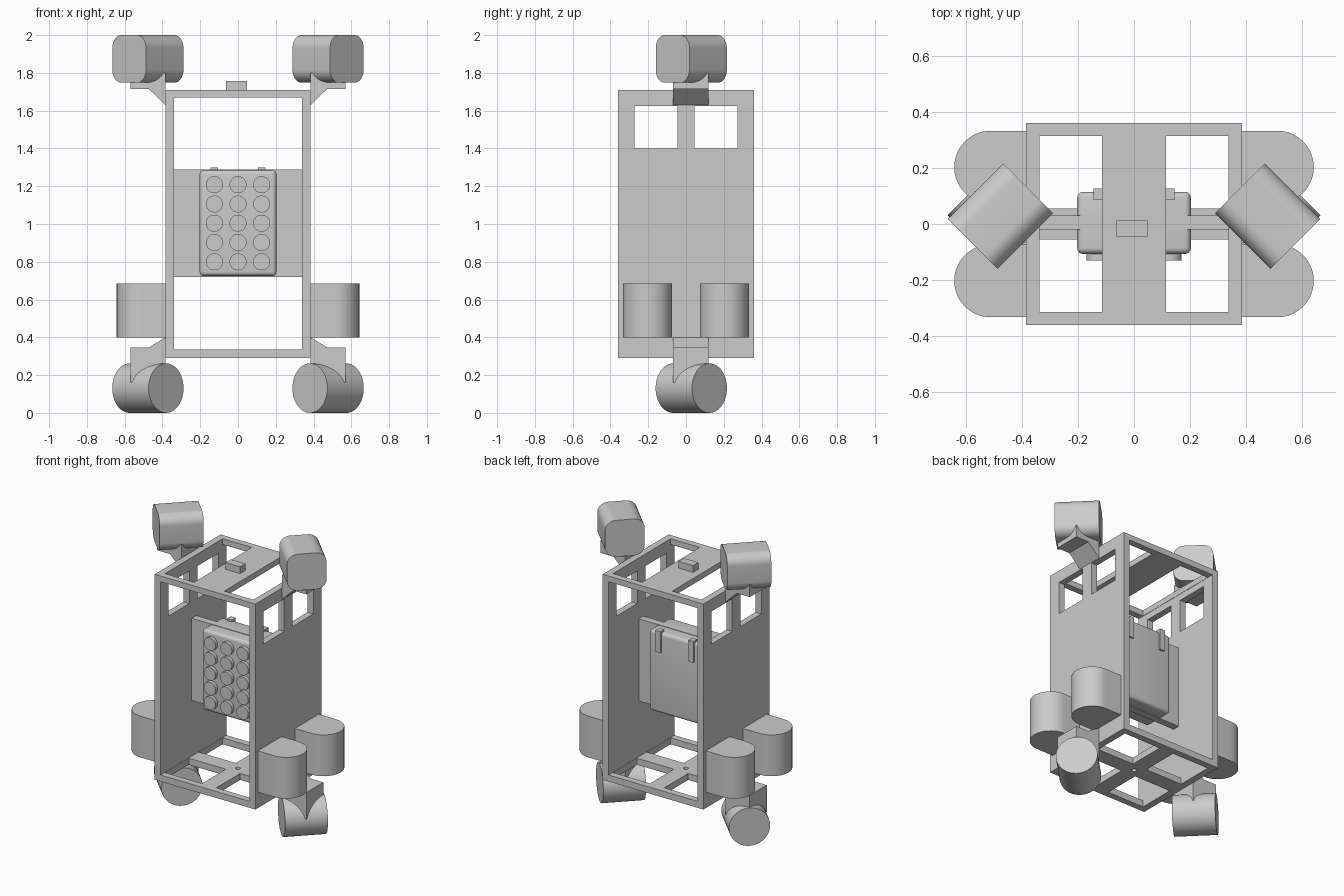
import bpy, bmesh, math
from mathutils import Matrix

old = bpy.data.objects.get("Cube")
if old:
    bpy.data.objects.remove(old, do_unlink=True)

grey = bpy.data.materials.new("light grey")
grey.use_nodes = True
grey.diffuse_color = (0.6, 0.6, 0.6, 1)
grey.node_tree.nodes["Principled BSDF"].inputs["Base Color"].default_value = (0.6, 0.6, 0.6, 1)


def finish(name, bm, smooth=False):
    bmesh.ops.recalc_face_normals(bm, faces=bm.faces)
    mesh = bpy.data.meshes.new(name)
    bm.to_mesh(mesh)
    bm.free()
    mesh.materials.append(grey)
    ob = bpy.data.objects.new(name, mesh)
    bpy.context.collection.objects.link(ob)
    if smooth:
        bpy.ops.object.select_all(action='DESELECT')
        ob.select_set(True)
        bpy.context.view_layer.objects.active = ob
        bpy.ops.object.shade_smooth_by_angle(angle=math.radians(30))
    return ob


def box(name, x0, x1, y0, y1, z0, z1, bevel=0):
    bm = bmesh.new()
    centre = Matrix.Translation(((x0 + x1) / 2, (y0 + y1) / 2, (z0 + z1) / 2))
    size = Matrix.Diagonal((x1 - x0, y1 - y0, z1 - z0, 1))
    bmesh.ops.create_cube(bm, size=1, matrix=centre @ size)
    if bevel:
        bmesh.ops.bevel(bm, geom=bm.edges[:], offset=bevel, segments=5,
                        profile=0.5, affect='EDGES')
    return finish(name, bm, bevel > 0)


def prism(name, points, depth, matrix, smooth=False):
    """Extrude a 2D outline along local z, centred, then place it."""
    bm = bmesh.new()
    verts = [bm.verts.new((x, y, -depth / 2)) for x, y in points]
    base = bm.faces.new(verts)
    top = bmesh.ops.extrude_face_region(bm, geom=[base])["geom"]
    bmesh.ops.translate(bm, vec=(0, 0, depth),
                        verts=[v for v in top if isinstance(v, bmesh.types.BMVert)])
    bmesh.ops.remove_doubles(bm, verts=bm.verts, dist=0.0005)
    bm.transform(matrix)
    return finish(name, bm, smooth)


def rounded(half, r, steps=12):
    """Square outline with rounded corners; a circle when r equals half."""
    pts = []
    for k in range(4):
        cx = (half - r) * (1 if k in (0, 3) else -1)
        cy = (half - r) * (1 if k < 2 else -1)
        for i in range(steps + (r < half)):
            a = math.pi / 2 * (k + i / steps)
            pts.append((cx + r * math.cos(a), cy + r * math.sin(a)))
    return pts


def cut(target, cutter):
    mod = target.modifiers.new("cut", 'BOOLEAN')
    mod.operation = 'DIFFERENCE'
    mod.solver = 'EXACT'
    mod.object = cutter
    bpy.context.view_layer.objects.active = target
    bpy.ops.object.modifier_apply(modifier=mod.name)
    bpy.data.objects.remove(cutter, do_unlink=True)


LAY = Matrix.Rotation(math.pi / 2, 4, 'X')  # turns local z to the y axis

# Open box frame with windows in roof, floor and side walls
frame = box("frame", -0.385, 0.385, -0.36, 0.36, 0.29, 1.71)
cut(frame, box("tunnel", -0.34, 0.34, -0.5, 0.5, 0.335, 1.67))
for s in (-1, 1):
    xs = sorted((s * 0.115, s * 0.338))
    cut(frame, box("roof_window", *xs, -0.315, 0.315, 1.6, 1.8))
    cut(frame, box("wall_window", -0.6, 0.6, *sorted((s * 0.045, s * 0.272)), 1.4, 1.625))
    for t in (-1, 1):
        cut(frame, box("floor_window", *sorted((s * 0.055, s * 0.338)),
                       *sorted((t * 0.055, t * 0.315)), 0.2, 0.4))
cut(frame, prism("floor_hole", rounded(0.016, 0.016, 5), 0.3, Matrix.Translation((0, 0, 0.3))))

# Small block on the roof
box("roof_block", -0.063, 0.048, -0.045, 0.012, 1.70, 1.757)

# Middle panel and the pack fixed to it
box("middle_panel", -0.342, 0.342, -0.02, 0.03, 0.72, 1.288)
box("pack", -0.203, 0.203, -0.107, 0.115, 0.725, 1.285, bevel=0.022)
for x in (-0.125, 0, 0.125):
    for row in range(5):
        prism("pack_button", rounded(0.045, 0.045, 8), 0.04,
              Matrix.Translation((x, -0.111, 0.80 + row * 0.102)) @ LAY, True)
for s in (-1, 1):
    box("pack_clip", *sorted((s * 0.107, s * 0.145)), 0.085, 0.127, 1.15, 1.298)

# Outer parts, repeated on both sides
for s in (-1, 1):
    # Side pods: flat against the wall, round outside
    for t in (-1, 1):
        arc = [(s * (0.512 + 0.13 * math.cos(a)), 0.13 * math.sin(a))
               for a in (math.pi * (i / 24 - 0.5) for i in range(25))]
        outline = [(s * 0.384, -0.13)] + arc + [(s * 0.384, 0.13)]
        prism("side_pod", outline, 0.285, Matrix.Translation((0, t * 0.203, 0.5425)), True)

    # Brackets holding the upper and lower drums
    upper = [(0.384, 1.63), (0.472, 1.715), (0.57, 1.715), (0.57, 1.80), (0.384, 1.80)]
    lower = [(0.384, 0.40), (0.475, 0.345), (0.57, 0.345), (0.57, 0.16), (0.384, 0.16)]
    for name, pts in (("upper_bracket", upper), ("lower_bracket", lower)):
        prism(name, [(s * x, z) for x, z in pts], 0.186,
              Matrix.Translation((0, 0.025, 0)) @ LAY)

    # Upper rounded-square drum and lower round drum, turned opposite ways
    for name, z, half, r, length, turn in (
            ("upper_drum", 1.874, 0.126, 0.068, 0.28, 45),
            ("lower_drum", 0.131, 0.131, 0.131, 0.272, -45)):
        place = Matrix.Translation((s * 0.477, 0.028, z))
        spin = Matrix.Rotation(math.radians(s * turn), 4, 'Z')
        prism(name, rounded(half, r), length, place @ spin @ LAY, True)
